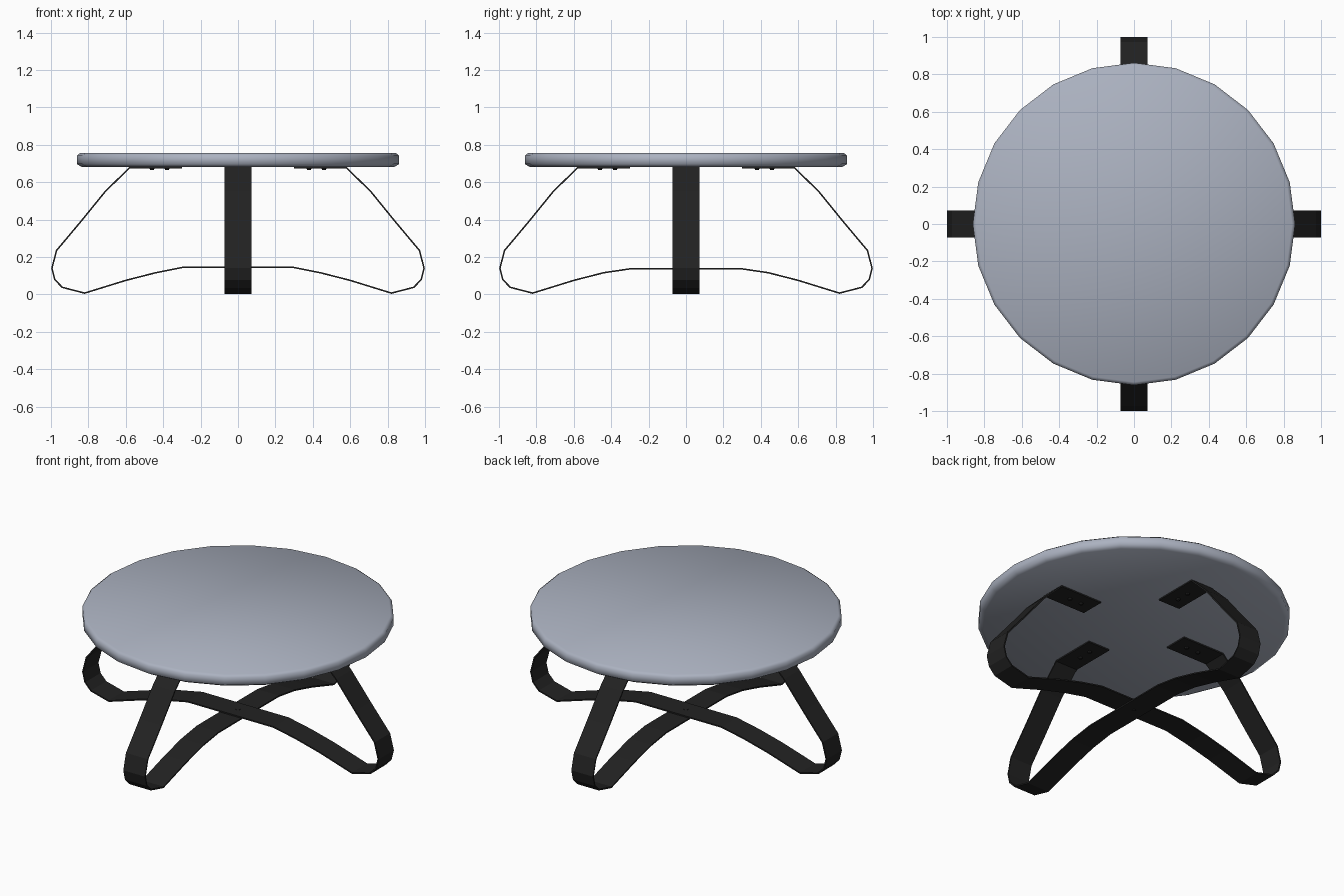
import bpy, bmesh, math
from mathutils import Matrix

if "Cube" in bpy.data.objects:
    bpy.data.objects.remove(bpy.data.objects["Cube"])


def material(name, rgb):
    m = bpy.data.materials.new(name)
    m.diffuse_color = (*rgb, 1)
    m.use_nodes = True
    m.node_tree.nodes["Principled BSDF"].inputs["Base Color"].default_value = m.diffuse_color
    return m


GREY = material("pale blue grey", (0.41, 0.445, 0.53))
BLACK = material("black metal", (0.016, 0.016, 0.016))


def finish(bm, name, mat):
    bmesh.ops.recalc_face_normals(bm, faces=bm.faces)
    me = bpy.data.meshes.new(name)
    bm.to_mesh(me)
    bm.free()
    me.materials.append(mat)
    ob = bpy.data.objects.new(name, me)
    bpy.context.collection.objects.link(ob)
    return ob


# Round table top: stacked rings with softened rims, fully smooth shaded
def table_top(sides=24):
    bm = bmesh.new()
    rings = []
    for r, z in [(0.835, 0.681), (0.862, 0.697), (0.862, 0.742), (0.845, 0.755)]:
        rings.append([bm.verts.new((r * math.cos(2 * math.pi * i / sides),
                                    r * math.sin(2 * math.pi * i / sides), z))
                      for i in range(sides)])
    for a, b in zip(rings, rings[1:]):
        for i in range(sides):
            j = (i + 1) % sides
            bm.faces.new((a[i], a[j], b[j], b[i]))
    bm.faces.new(rings[0][::-1])
    bm.faces.new(rings[-1])
    ob = finish(bm, "table_top", GREY)
    for p in ob.data.polygons:
        p.use_smooth = True


# Half profile of a bent flat-bar leg pair, from the centre out and up (distance, height)
PROFILE = [(0.29, 0.14), (0.44, 0.116), (0.60, 0.075), (0.82, 0.007),
           (0.94, 0.038), (0.98, 0.08), (0.995, 0.14), (0.97, 0.235),
           (0.84, 0.39), (0.71, 0.55), (0.58, 0.677), (0.30, 0.677)]


def leg_band(name, angle, lift):
    path = [(-x, z) for x, z in reversed(PROFILE)] + PROFILE
    half = 0.073
    bm = bmesh.new()
    rows = []
    for x, z in path:
        if z > 0.12 and abs(x) < 0.3 and z < 0.2:
            z += lift
        rows.append([bm.verts.new((x, s * half, z)) for s in (-1, 1)])
    for a, b in zip(rows, rows[1:]):
        bm.faces.new((a[0], b[0], b[1], a[1]))
    bmesh.ops.rotate(bm, verts=bm.verts, matrix=Matrix.Rotation(angle, 3, 'Z'))
    ob = finish(bm, name, BLACK)
    sol = ob.modifiers.new("thickness", 'SOLIDIFY')
    sol.thickness = 0.008
    sol.offset = 0
    sol.use_even_offset = True


# Small bolt heads
def bolt(name, x, y, z, r, h):
    bm = bmesh.new()
    bmesh.ops.create_cone(bm, cap_ends=True, segments=8, radius1=r * 0.7,
                          radius2=r, depth=h,
                          matrix=Matrix.Translation((x, y, z)))
    finish(bm, name, BLACK)


table_top()
leg_band("side_leg_band", 0, 0.006)
leg_band("front_back_leg_band", math.pi / 2, -0.002)

for k in range(4):
    a = k * math.pi / 2
    for n, d in enumerate((0.38, 0.46)):
        bolt(f"mount_bolt_{k}_{n}", d * math.cos(a), d * math.sin(a), 0.670, 0.014, 0.012)
bolt("centre_bolt", 0, 0, 0.141, 0.014, 0.022)
